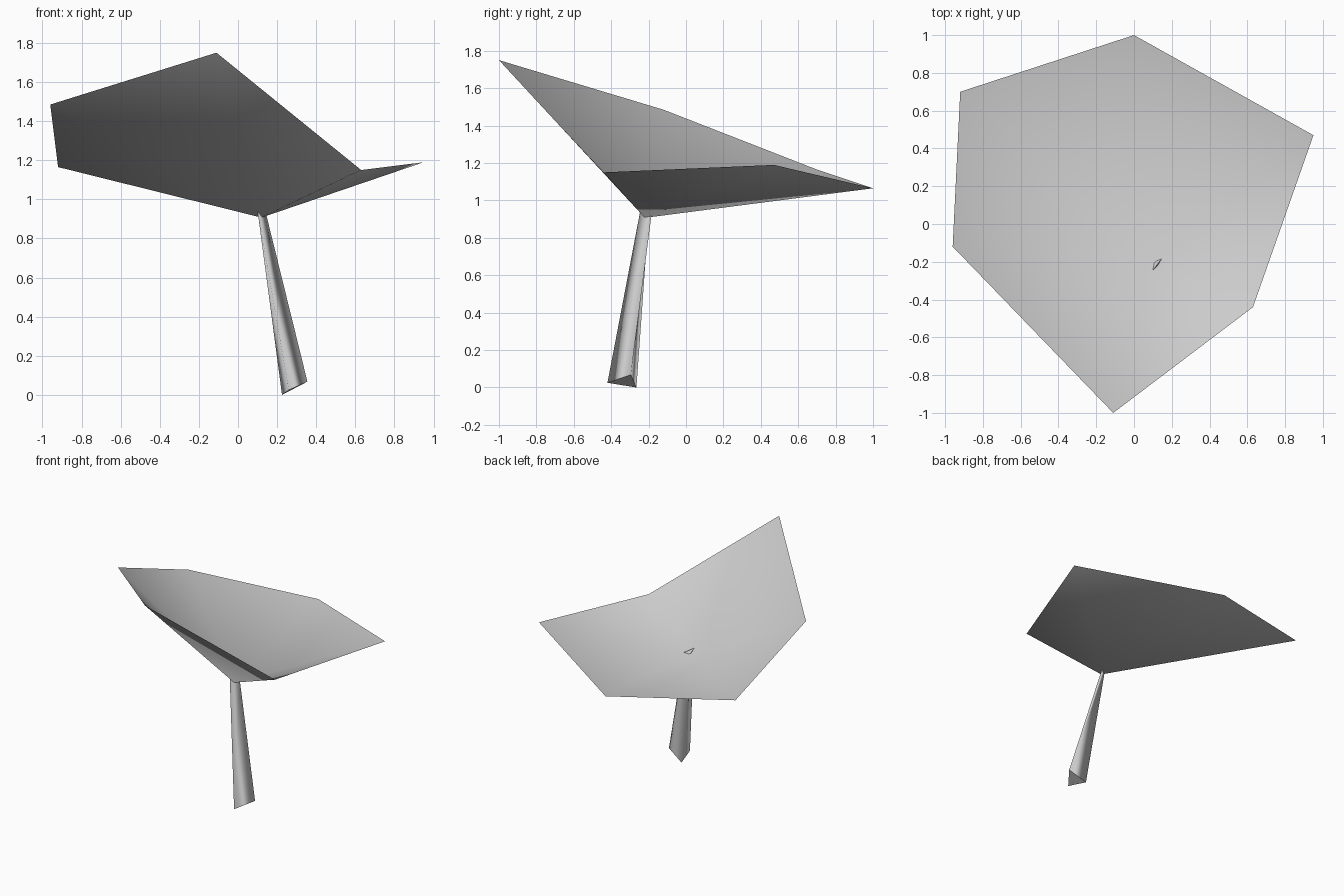
import bpy
import bmesh

cube = bpy.data.objects.get("Cube")
if cube:
    bpy.data.objects.remove(cube, do_unlink=True)

GREY = (0.6, 0.6, 0.6, 1.0)
grey = bpy.data.materials.new("plain_grey")
grey.use_nodes = True
grey.diffuse_color = GREY
grey.node_tree.nodes["Principled BSDF"].inputs["Base Color"].default_value = GREY


def finish(name, bm):
    """Turn the bmesh into a named, coloured object."""
    mesh = bpy.data.meshes.new(name)
    bm.to_mesh(mesh)
    bm.free()
    mesh.materials.append(grey)
    obj = bpy.data.objects.new(name, mesh)
    bpy.context.collection.objects.link(obj)
    return obj


# Canopy: one smooth open sheet, a fan from the hub to a six-cornered rim
hub_point = (0.12, -0.22, 0.907)
rim_points = [
    (0.0, 1.0, 1.065), (-0.92, 0.7, 1.165), (-0.96, -0.12, 1.485),
    (-0.11, -1.0, 1.75), (0.63, -0.44, 1.15), (0.95, 0.47, 1.19),
]
bm = bmesh.new()
hub = bm.verts.new(hub_point)
rim = [bm.verts.new(p) for p in rim_points]
for i, corner in enumerate(rim):
    face = bm.faces.new((hub, corner, rim[(i + 1) % len(rim)]))
    face.smooth = True
finish("canopy", bm)

# Stem: leaning, tapered, three-sided post with closed ends
foot_points = [(0.225, -0.265, 0.0), (0.26, -0.42, 0.025), (0.355, -0.295, 0.068)]
neck_points = [(0.108, -0.2, 0.905), (0.1, -0.245, 0.942), (0.145, -0.185, 0.92)]
bm = bmesh.new()
foot = [bm.verts.new(p) for p in foot_points]
neck = [bm.verts.new(p) for p in neck_points]
for i in range(3):
    j = (i + 1) % 3
    side = bm.faces.new((foot[i], foot[j], neck[j], neck[i]))
    side.smooth = True
for ring in (foot[::-1], neck):
    cap = bm.faces.new(ring)
    for edge in cap.edges:
        edge.smooth = False
bmesh.ops.recalc_face_normals(bm, faces=bm.faces[:])
finish("stem", bm)
